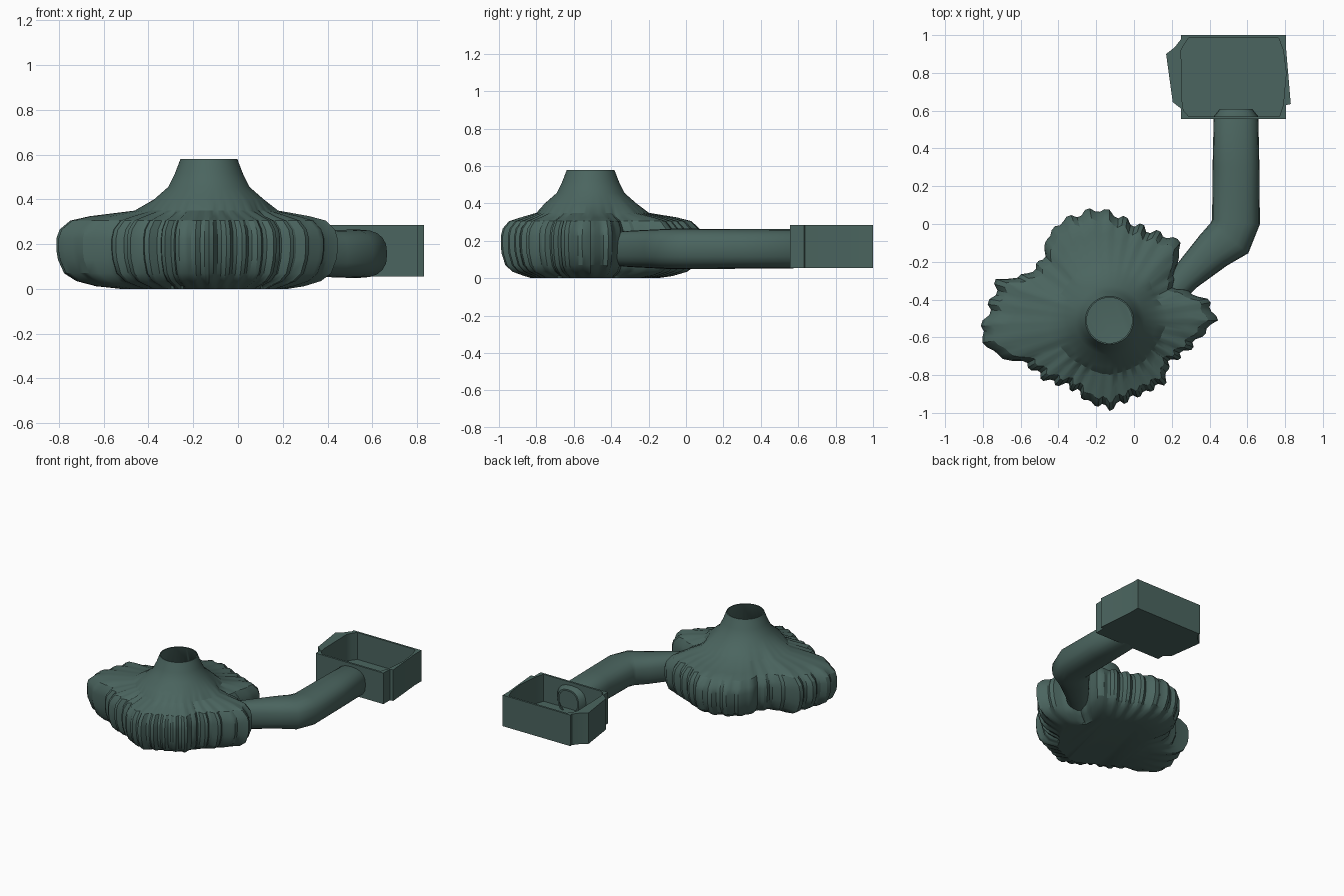
import bpy, bmesh, math, random
from mathutils import Vector

if "Cube" in bpy.data.objects:
    bpy.data.objects.remove(bpy.data.objects["Cube"])

random.seed(4)
mat = bpy.data.materials.new("dark teal")
mat.diffuse_color = (0.07, 0.13, 0.115, 1)
mat.use_nodes = True
mat.node_tree.nodes["Principled BSDF"].inputs["Base Color"].default_value = mat.diffuse_color


def loft(name, rings, cap_start=True, cap_end=True, angle=30):
    """Skin a list of equal-length point rings."""
    bm = bmesh.new()
    vs = [[bm.verts.new(p) for p in r] for r in rings]
    n = len(vs[0])
    for a, b in zip(vs, vs[1:]):
        for i in range(n):
            j = (i + 1) % n
            bm.faces.new((a[i], a[j], b[j], b[i]))
    if cap_start:
        bm.faces.new(vs[0][::-1])
    if cap_end:
        bm.faces.new(vs[-1])
    bmesh.ops.recalc_face_normals(bm, faces=bm.faces)
    me = bpy.data.meshes.new(name)
    bm.to_mesh(me)
    bm.free()
    ob = bpy.data.objects.new(name, me)
    bpy.context.collection.objects.link(ob)
    me.materials.append(mat)
    bpy.ops.object.select_all(action='DESELECT')
    bpy.context.view_layer.objects.active = ob
    ob.select_set(True)
    bpy.ops.object.shade_smooth_by_angle(angle=math.radians(angle))
    return ob


# --- pleated pouch body with open neck ---
CX, CY = -0.13, -0.51
outline = [(-.23, .085), (-.38, .03), (-.47, -.07), (-.476, -.16), (-.56, -.26), (-.73, -.285),
           (-.77, -.41), (-.83, -.6), (-.72, -.71), (-.59, -.735), (-.47, -.84), (-.35, -.87),
           (-.24, -.95), (-.13, -.99), (.005, -.925), (.17, -.85), (.185, -.757), (.3, -.67),
           (.35, -.61), (.445, -.51), (.4, -.4), (.3, -.36), (.21, -.32), (.255, -.09),
           (.14, -.04), (0, .015), (-.12, .075)]
polar = sorted((math.atan2(y - CY, x - CX) % math.tau, math.hypot(x - CX, y - CY)) for x, y in outline)
polar = [(polar[-1][0] - math.tau, polar[-1][1])] + polar + [(polar[0][0] + math.tau, polar[0][1])]


def outline_radius(t):
    for (a, ra), (b, rb) in zip(polar, polar[1:]):
        if a <= t <= b:
            # straight edge between neighbouring outline points
            return ra * rb * math.sin(b - a) / (ra * math.sin(t - a) + rb * math.sin(b - t))


N = 144
angles = [math.tau * i / N for i in range(N)]
R = [outline_radius(t) for t in angles]
depth = [random.uniform(.012, .03) for _ in range(N // 4)]
pleat = [depth[i // 4] if i % 4 in (2, 3) else 0 for i in range(N)]


def ring(z, f, r=0.0, blend=0.0, p=1.0):
    """Outline scaled by f, blended towards a circle of radius r, with pleats of strength p."""
    out = []
    for t, rad, d in zip(angles, R, pleat):
        q = (rad - d * p) * f * (1 - blend) + r * blend
        out.append((CX + q * math.cos(t), CY + q * math.sin(t), z))
    return out


body = [ring(0, .58, .38, .35, .2), ring(.012, .74), ring(.035, .87), ring(.07, .95),
        ring(.13, .99), ring(.17, 1), ring(.225, 1), ring(.265, .98), ring(.305, .91),
        ring(.325, .78), ring(.35, .6, .29, .65, .5), ring(.4, 0, .245, 1), ring(.455, 0, .182, 1),
        ring(.515, 0, .152, 1), ring(.58, 0, .127, 1)]
inside = [ring(.58, 0, .12, 1), ring(.445, 0, .174, 1), ring(.34, .6, .28, .65),
          ring(.29, .85), ring(.2, .96), ring(.08, .9), ring(.02, .55)]
loft("pouch_body", body + inside)

# --- bent tube ---
SIDES = 20
path = [((.16, -.4), .075, .09), ((.275, -.28), .08, .098), ((.42, -.14), .108, .105),
        ((.505, -.075), .128, .108), ((.54, .01), .127, .108), ((.54, .3), .124, .106),
        ((.54, .57), .118, .105), ((.54, .61), .085, .09)]


def tube_ring(k, shrink=0.0):
    (x, y), rx, rz = path[k]
    a, b = path[max(k - 1, 0)][0], path[min(k + 1, len(path) - 1)][0]
    d = (Vector(b) - Vector(a)).normalized()
    side = Vector((d.y, -d.x))
    pts = []
    for i in range(SIDES):
        t = math.tau * i / SIDES
        c, s = math.cos(t), math.sin(t)
        u = math.copysign(abs(c) ** .8, c) * (rx - shrink)
        w = math.copysign(abs(s) ** .8, s) * (rz - shrink)
        pts.append((x + side.x * u, y + side.y * u, .157 + w))
    return pts


K = range(len(path))
loft("bent_tube", [tube_ring(k) for k in K] + [tube_ring(k, .012) for k in reversed(K)], False, False, 40)

# --- open tray with bulging sides ---
outer = [(.25, 1), (.805, 1), (.805, .93), (.83, .635), (.805, .63), (.805, .555),
         (.25, .555), (.25, .61), (.205, .645), (.17, .9), (.215, .935), (.25, .98)]
inner = [(.29, .985), (.765, .985), (.79, .92), (.805, .8), (.79, .63), (.77, .57),
         (.29, .57), (.262, .6), (.255, .65), (.25, .88), (.25, .92), (.265, .95)]


def flat(pts, z):
    return [(x, y, z) for x, y in pts]


loft("tray", [flat(outer, .055), flat(outer, .285), flat(inner, .285), flat(inner, .085)])
